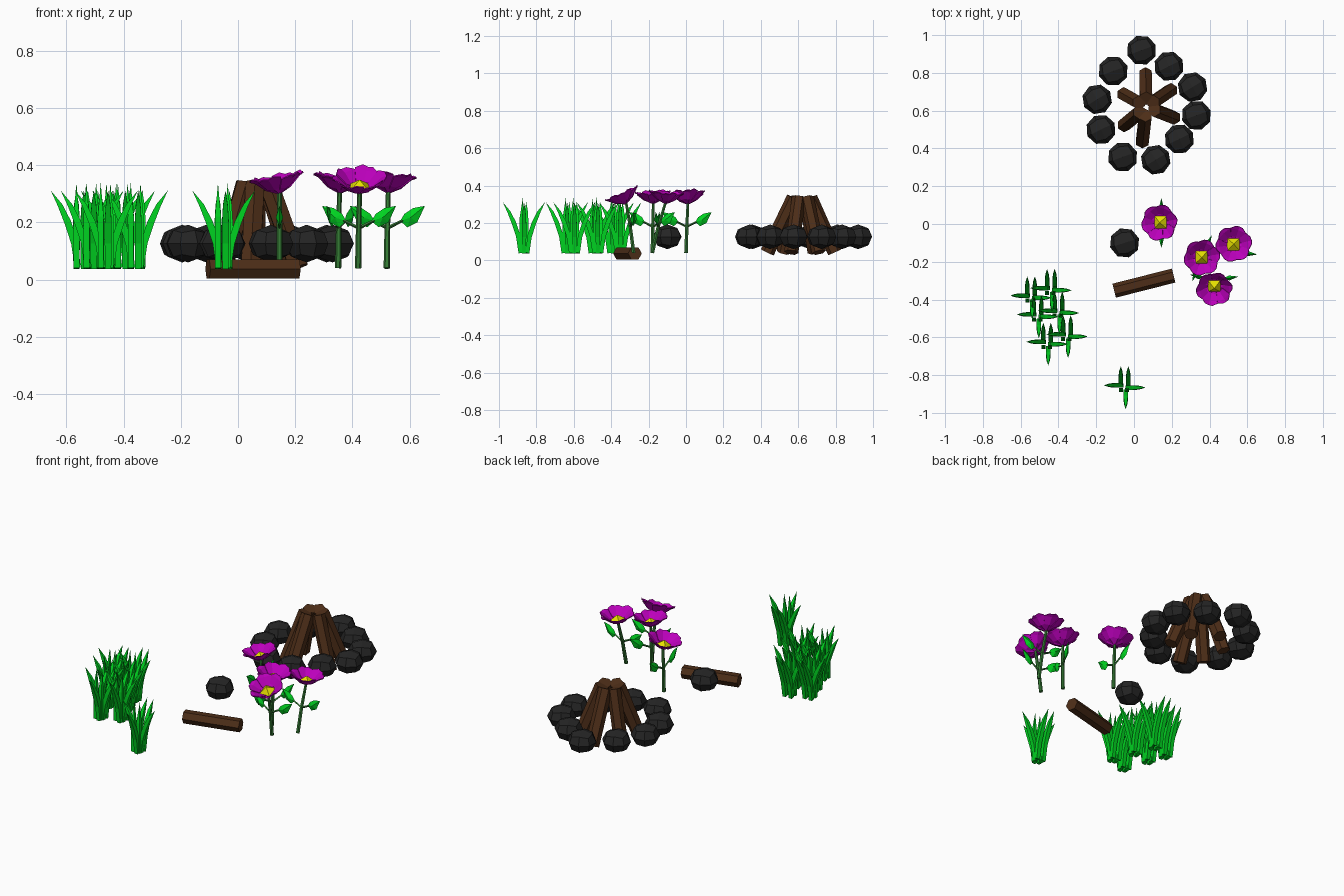
import bpy, bmesh, math
from mathutils import Vector, Matrix

if "Cube" in bpy.data.objects:
    bpy.data.objects.remove(bpy.data.objects["Cube"])


def material(name, rgb):
    m = bpy.data.materials.new(name)
    m.diffuse_color = (*rgb, 1)
    m.use_nodes = True
    m.node_tree.nodes["Principled BSDF"].inputs["Base Color"].default_value = m.diffuse_color
    return m


STONE = material("charcoal_stone", (0.018, 0.018, 0.018))
WOOD = material("brown_wood", (0.075, 0.027, 0.009))
GRASS = material("grass_green", (0.0, 0.65, 0.015))
STEM = material("stem_green", (0.035, 0.2, 0.035))
PETAL = material("purple_petal", (0.5, 0.0, 0.5))
YELLOW = material("yellow_centre", (0.8, 0.75, 0.0))


def finish(name, bm, mat, matrix=Matrix()):
    bmesh.ops.recalc_face_normals(bm, faces=bm.faces)
    me = bpy.data.meshes.new(name)
    bm.to_mesh(me)
    bm.free()
    me.materials.append(mat)
    ob = bpy.data.objects.new(name, me)
    ob.matrix_world = matrix
    bpy.context.collection.objects.link(ob)
    return ob


def tube(bm, path, radii, sides, turn=0.0):
    """Loft rings along a path; a zero radius makes a pointed tip."""
    pts = [Vector(p) for p in path]
    axis = (pts[-1] - pts[0]).normalized()
    ref = Vector((0, 0, 1)) if abs(axis.z) < 0.6 else Vector((1, 0, 0))
    u = (ref - axis * ref.dot(axis)).normalized()
    v = axis.cross(u)
    rings = []
    for p, r in zip(pts, radii):
        if r == 0:
            rings.append([bm.verts.new(p)] * sides)
            continue
        angles = [turn + i * math.tau / sides for i in range(sides)]
        rings.append([bm.verts.new(p + (u * math.cos(a) + v * math.sin(a)) * r) for a in angles])
    for a, b in zip(rings, rings[1:]):
        for i in range(sides):
            j = (i + 1) % sides
            if b[i] is b[j]:
                bm.faces.new((a[i], a[j], b[i]))
            else:
                bm.faces.new((a[i], a[j], b[j], b[i]))
    for ring in (rings[0], rings[-1]):
        if ring[0] is not ring[1]:
            bm.faces.new(ring)


# Stones: squashed, rounded cubes in a ring, plus one loose stone
def stone(name, x, y, spin):
    bm = bmesh.new()
    bmesh.ops.create_cube(bm, size=2)
    bmesh.ops.subdivide_edges(bm, edges=bm.edges[:], cuts=1, use_grid_fill=True)
    for v in bm.verts:
        v.co = v.co.normalized()
    place = Matrix.Translation((x, y, 0.126)) @ Matrix.Rotation(spin, 4, 'Z')
    finish(name, bm, STONE, place @ Matrix.Diagonal((0.08, 0.08, 0.066, 1)))


ring = [(0.04, 0.92), (0.185, 0.835), (0.31, 0.725), (0.33, 0.575), (0.24, 0.45),
        (0.115, 0.34), (-0.06, 0.355), (-0.175, 0.50), (-0.195, 0.66), (-0.11, 0.81)]
for i, (x, y) in enumerate(ring):
    stone(f"fire_ring_stone_{i + 1}", x, y, 0.35 + 0.1 * (i % 3))
stone("loose_stone", -0.05, -0.10, 0.3)


# Logs: six leaning together and one on the ground
def log(name, a, b):
    bm = bmesh.new()
    tube(bm, [a, b], [0.038, 0.038], 6, math.pi / 6)
    finish(name, bm, WOOD)


cx, cy = 0.065, 0.62
for i, (x, y) in enumerate([(0.06, 0.83), (0.225, 0.73), (0.245, 0.55),
                            (0.04, 0.40), (-0.08, 0.50), (-0.085, 0.705)]):
    d = Vector((x - cx, y - cy, 0))
    n = d.normalized()
    foot = Vector((cx, cy, 0.043)) + d - n * 0.035
    log(f"campfire_log_{i + 1}", foot, Vector((cx, cy, 0.335)) + n * 0.045)
log("fallen_log", (-0.105, -0.353, 0.037), (0.21, -0.273, 0.037))


# Grass tufts: bent blades outward plus upright blades in the middle
BLADES = [(-0.015, 0.006, -1, 0), (0.015, -0.006, 1, 0),
          (-0.02, 0.012, 0, 1), (0.02, 0.012, 0, 1), (0.006, -0.025, 0, -1)]


def tuft(name, x, y):
    bm = bmesh.new()
    for bx, by, dx, dy in BLADES:
        path = [(x + bx + dx * o, y + by + dy * o, z) for o, z in
                ((0, 0.04), (0.012, 0.13), (0.035, 0.20), (0.062, 0.26), (0.095, 0.312))]
        tube(bm, path, [0.015, 0.017, 0.017, 0.012, 0], 4, math.pi / 4)
    for bx in (-0.02, 0.014):
        path = [(x + bx, y - 0.02, 0.04), (x + bx, y - 0.02, 0.22), (x + bx, y - 0.012, 0.338)]
        tube(bm, path, [0.014, 0.015, 0], 4, math.pi / 4)
    finish(name, bm, GRASS)


for i, (x, y) in enumerate([(-0.05, -0.86), (-0.545, -0.385), (-0.44, -0.345), (-0.51, -0.485),
                            (-0.40, -0.465), (-0.46, -0.63), (-0.355, -0.59)]):
    tuft(f"grass_tuft_{i + 1}", x, y)


# Upright leaf: outline in the radial/height plane with a ridge on both sides
LEAF = [(0.045, 0.205), (0.07, 0.183), (0.105, 0.20), (0.132, 0.258), (0.09, 0.25), (0.06, 0.23)]


def leaf(bm, x, y, angle):
    c, s = math.cos(angle), math.sin(angle)

    def at(r, side, z):
        return bm.verts.new((x + r * c - side * s, y + r * s + side * c, z))
    rim = [at(r, 0, z) for r, z in LEAF]
    for side in (-0.013, 0.013):
        mid = at(0.083, side, 0.217)
        for i in range(len(rim)):
            bm.faces.new((rim[i], rim[(i + 1) % len(rim)], mid))


# Flowers: stem, leaves, petal bowl and pyramid centre
def flower(n, base, head, tilt, leaf_angles):
    bx, by = base
    hx, hy, hz = head
    mx, my = bx + (hx - bx) * 0.45, by + (hy - by) * 0.45
    bm = bmesh.new()
    tube(bm, [(bx, by, 0.04), (mx, my, 0.18), (hx, hy, hz + 0.005)], [0.011, 0.010, 0.008], 6)
    for a in leaf_angles:
        c, s = math.cos(a), math.sin(a)
        tube(bm, [(mx, my, 0.18), (mx + 0.055 * c, my + 0.055 * s, 0.207)], [0.006, 0.005], 4)
    finish(f"flower_stem_{n}", bm, STEM)

    bm = bmesh.new()
    for a in leaf_angles:
        leaf(bm, mx, my, a)
    finish(f"flower_leaves_{n}", bm, GRASS)

    place = (Matrix.Translation(head) @ Matrix.Rotation(tilt[0], 4, 'X')
             @ Matrix.Rotation(tilt[1], 4, 'Y'))
    bm = bmesh.new()
    for i in range(6):
        turn = Matrix.Rotation(i * math.tau / 6 + 0.2, 3, 'Z')
        rows = [(0.006, 0.004, 0.0), (0.045, 0.028, 0.018), (0.08, 0.043, 0.05), (0.098, 0.02, 0.057)]
        grid = [[bm.verts.new(turn @ Vector((r - abs(k) * 0.004, k * w, z + abs(k) * 0.006 + k * 0.003)))
                 for k in (-1, 0, 1)] for r, w, z in rows]
        for a, b in zip(grid, grid[1:]):
            for k in (0, 1):
                bm.faces.new((a[k], a[k + 1], b[k + 1], b[k]))
    ob = finish(f"flower_petals_{n}", bm, PETAL, place)
    mod = ob.modifiers.new("thickness", 'SOLIDIFY')
    mod.thickness = 0.004

    bm = bmesh.new()
    bmesh.ops.create_cone(bm, cap_ends=True, segments=4, radius1=0.046, radius2=0.0, depth=0.03,
                          matrix=Matrix.Translation((0, 0, 0.037)) @ Matrix.Rotation(math.pi / 4, 4, 'Z'))
    finish(f"flower_centre_{n}", bm, YELLOW, place)


flower(1, (0.145, 0.0), (0.145, 0.01, 0.30), (0.05, -0.18), (math.pi / 2, -math.pi / 2))
flower(2, (0.35, -0.18), (0.355, -0.175, 0.302), (0.05, 0.08), (1.1, -1.9))
flower(3, (0.52, -0.18), (0.525, -0.11, 0.302), (-0.08, 0.05), (-0.1, 3.1))
flower(4, (0.42, -0.28), (0.425, -0.32, 0.302), (0.42, 0.0), (0.15, 2.9))
